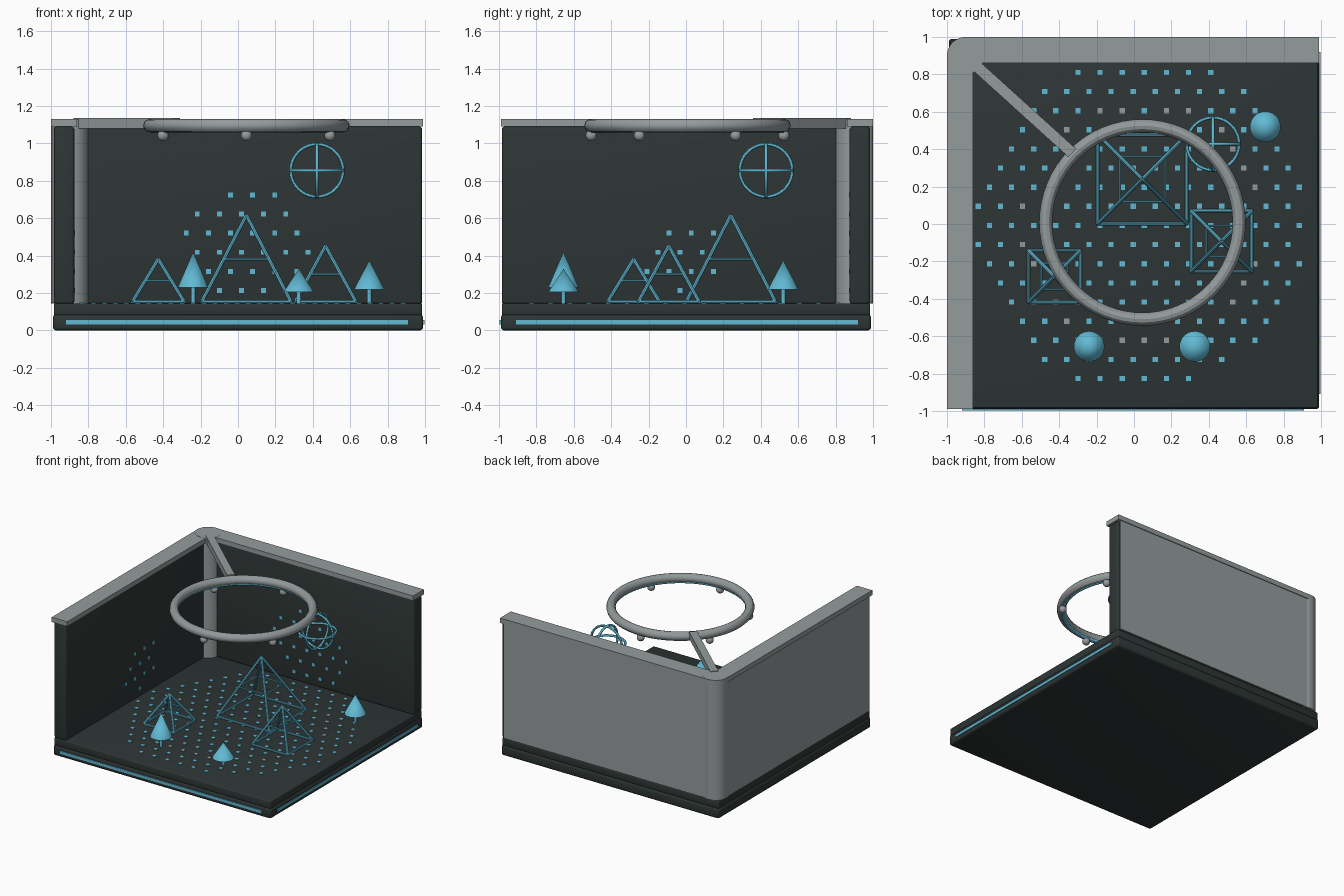
import bpy, bmesh, math
from mathutils import Vector, Matrix

if "Cube" in bpy.data.objects:
    bpy.data.objects.remove(bpy.data.objects["Cube"])


def material(name, rgb):
    m = bpy.data.materials.new(name)
    m.use_nodes = True
    m.diffuse_color = (*rgb, 1)
    m.node_tree.nodes["Principled BSDF"].inputs["Base Color"].default_value = (*rgb, 1)
    return m


DARK = material("charcoal", (0.027, 0.036, 0.035))
GREY = material("grey metal", (0.30, 0.33, 0.33))
CYAN = material("cyan glow", (0.12, 0.49, 0.66))


def finish(name, bm, *mats, smooth=False):
    me = bpy.data.meshes.new(name)
    bmesh.ops.recalc_face_normals(bm, faces=bm.faces)
    bm.to_mesh(me)
    bm.free()
    ob = bpy.data.objects.new(name, me)
    for m in mats:
        me.materials.append(m)
    bpy.context.collection.objects.link(ob)
    if smooth:
        bpy.ops.object.select_all(action='DESELECT')
        ob.select_set(True)
        bpy.context.view_layer.objects.active = ob
        bpy.ops.object.shade_smooth_by_angle(angle=math.radians(40))
    return ob


def box(name, lo, hi, mat, bevel=0):
    lo, hi = Vector(lo), Vector(hi)
    bm = bmesh.new()
    bmesh.ops.create_cube(bm, size=1, matrix=Matrix.Translation((lo + hi) / 2)
                          @ Matrix.Diagonal((*(hi - lo), 1)))
    if bevel:
        bmesh.ops.bevel(bm, geom=bm.edges[:], offset=bevel, segments=3,
                        profile=0.5, affect='EDGES')
    return finish(name, bm, mat, smooth=bool(bevel))


def add_rod(bm, a, b, r1, r2=None, sides=8):
    a, b = Vector(a), Vector(b)
    d = b - a
    mat = Matrix.Translation((a + b) / 2) @ d.to_track_quat('Z', 'Y').to_matrix().to_4x4()
    bmesh.ops.create_cone(bm, cap_ends=True, segments=sides, radius1=r1,
                          radius2=r1 if r2 is None else r2, depth=d.length, matrix=mat)


def torus(name, centre, major, minor, mat, rot=(0, 0, 0)):
    bpy.ops.mesh.primitive_torus_add(location=centre, rotation=rot, major_radius=major,
                                     minor_radius=minor, major_segments=64, minor_segments=12)
    ob = bpy.context.object
    ob.name = name
    ob.data.materials.append(mat)
    bpy.ops.object.shade_smooth_by_angle()
    return ob


# Two-tier base with light strips on the open sides
box("base_lower", (-0.99, -0.99, 0), (0.99, 0.99, 0.085), DARK, 0.018)
box("base_upper", (-0.985, -0.985, 0.08), (0.985, 0.985, 0.145), DARK, 0.01)
box("front_light_strip", (-0.92, -0.997, 0.032), (0.91, -0.98, 0.055), CYAN)
box("right_light_strip", (0.98, -0.91, 0.032), (0.997, 0.92, 0.055), CYAN)

# Walls, outer panels and top rails
TOP = 1.09
box("back_wall", (-0.9, 0.875, 0.14), (0.985, 0.985, TOP), DARK, 0.016)
box("left_wall", (-0.985, -0.985, 0.14), (-0.875, 0.9, TOP), DARK, 0.016)
box("back_panel", (-0.9, 0.98, 0.147), (0.965, 0.994, TOP), GREY)
box("left_panel", (-0.994, -0.965, 0.147), (-0.98, 0.9, TOP), GREY)
box("back_rail", (-0.9, 0.86, TOP), (0.99, 1.0, 1.13), GREY)
box("left_rail", (-1.0, -0.99, TOP), (-0.86, 0.9, 1.13), GREY)

# Rounded corner post
bm = bmesh.new()
add_rod(bm, (-0.9, 0.9, 0.145), (-0.9, 0.9, 1.131), 0.1, sides=48)
finish("corner_post", bm, GREY, smooth=True)

# Ceiling ring, its glow line, bulbs and support arm
RING = Vector((0.045, 0.008, 1.095))
torus("ceiling_ring", RING, 0.517, 0.035, GREY)
torus("ring_glow", RING - Vector((0, 0, 0.026)), 0.507, 0.014, CYAN)
bm = bmesh.new()
for i in range(6):
    a = math.radians(30 + 60 * i)
    spot = RING + Vector((0.515 * math.cos(a), 0.515 * math.sin(a), -0.053))
    bmesh.ops.create_uvsphere(bm, u_segments=16, v_segments=10, radius=0.03,
                              matrix=Matrix.Translation(spot))
finish("ring_bulbs", bm, GREY, smooth=True)

arm_a, arm_b = Vector((-0.86, 0.86, 1.108)), Vector((-0.33, 0.38, 1.108))
span = arm_b - arm_a
bm = bmesh.new()
bmesh.ops.create_cube(bm, size=1, matrix=Matrix.Translation((arm_a + arm_b) / 2)
                      @ Matrix.Rotation(math.atan2(span.y, span.x), 4, 'Z')
                      @ Matrix.Diagonal((span.length, 0.06, 0.055, 1)))
finish("ring_arm", bm, GREY)


# Wireframe pyramids
def pyramid(name, x, y, half, apex, mid):
    floor = 0.153
    tip = Vector((x, y, apex))

    def square(z):
        h = half * (apex - z) / (apex - floor)
        return [Vector((x + sx * h, y + sy * h, z))
                for sx, sy in ((-1, -1), (1, -1), (1, 1), (-1, 1))]
    bm = bmesh.new()
    base, ring = square(floor), square(mid)
    for i in range(4):
        add_rod(bm, base[i], base[i - 1], 0.009)
        add_rod(bm, base[i], tip, 0.011)
        add_rod(bm, ring[i], ring[i - 1], 0.006)
    finish(name, bm, CYAN, smooth=True)


pyramid("large_pyramid", 0.045, 0.24, 0.238, 0.615, 0.38)
pyramid("medium_pyramid", 0.468, -0.092, 0.162, 0.45, 0.30)
pyramid("small_pyramid", -0.426, -0.28, 0.138, 0.38, 0.265)

# Wire globe from three crossing hoops
for name, rot in (("flat", (0, 0, 0)), ("front", (math.pi / 2, 0, 0)),
                  ("side", (0, math.pi / 2, 0))):
    torus("globe_hoop_" + name, (0.422, 0.428, 0.855), 0.14, 0.009, CYAN, rot)

# Cone trees
for i, (x, y, z0, z1) in enumerate(((-0.24, -0.655, 0.23, 0.42),
                                    (0.325, -0.655, 0.205, 0.33),
                                    (0.702, 0.52, 0.22, 0.375))):
    bm = bmesh.new()
    add_rod(bm, (x, y, z0), (x, y, z1), 0.082, 0, 32)
    add_rod(bm, (x, y, 0.14), (x, y, z0), 0.012, sides=12)
    finish("tree_%d" % (i + 1), bm, CYAN, smooth=True)

# Staggered square dots inside a circle, with a band of grey ones on the floor
STEP, ROW = 0.1183, 0.1023


def dots(name, start, centre, radius, place, size, band=(9, 9)):
    bm = bmesh.new()
    for r in range(-20, 21):
        for c in range(-20, 21):
            u = start[0] + (c + 0.5 * (r % 2)) * STEP
            v = start[1] + r * ROW
            d = math.hypot(u - centre[0], v - centre[1])
            if d > radius:
                continue
            pos, dims = place(u, v, size)
            made = bmesh.ops.create_cube(bm, size=1, matrix=Matrix.Translation(pos)
                                         @ Matrix.Diagonal((*dims, 1)))
            for f in {f for vert in made["verts"] for f in vert.link_faces}:
                f.material_index = int(band[0] < d < band[1])
    finish(name, bm, CYAN, GREY)


THIN = 0.006
dots("floor_dots", (0.055, -0.008), (0.04, 0), 0.9,
     lambda u, v, s: ((u, v, 0.146), (s, s, THIN)), 0.028, (0.61, 0.665))
dots("back_wall_dots", (0.078, 0.52), (0.05, 0.45), 0.335,
     lambda u, v, s: ((u, 0.874, v), (s, THIN, s)), 0.026)
dots("left_wall_dots", (0.028, 0.52), (-0.03, 0.41), 0.208,
     lambda u, v, s: ((-0.874, u, v), (THIN, s, s)), 0.026)
